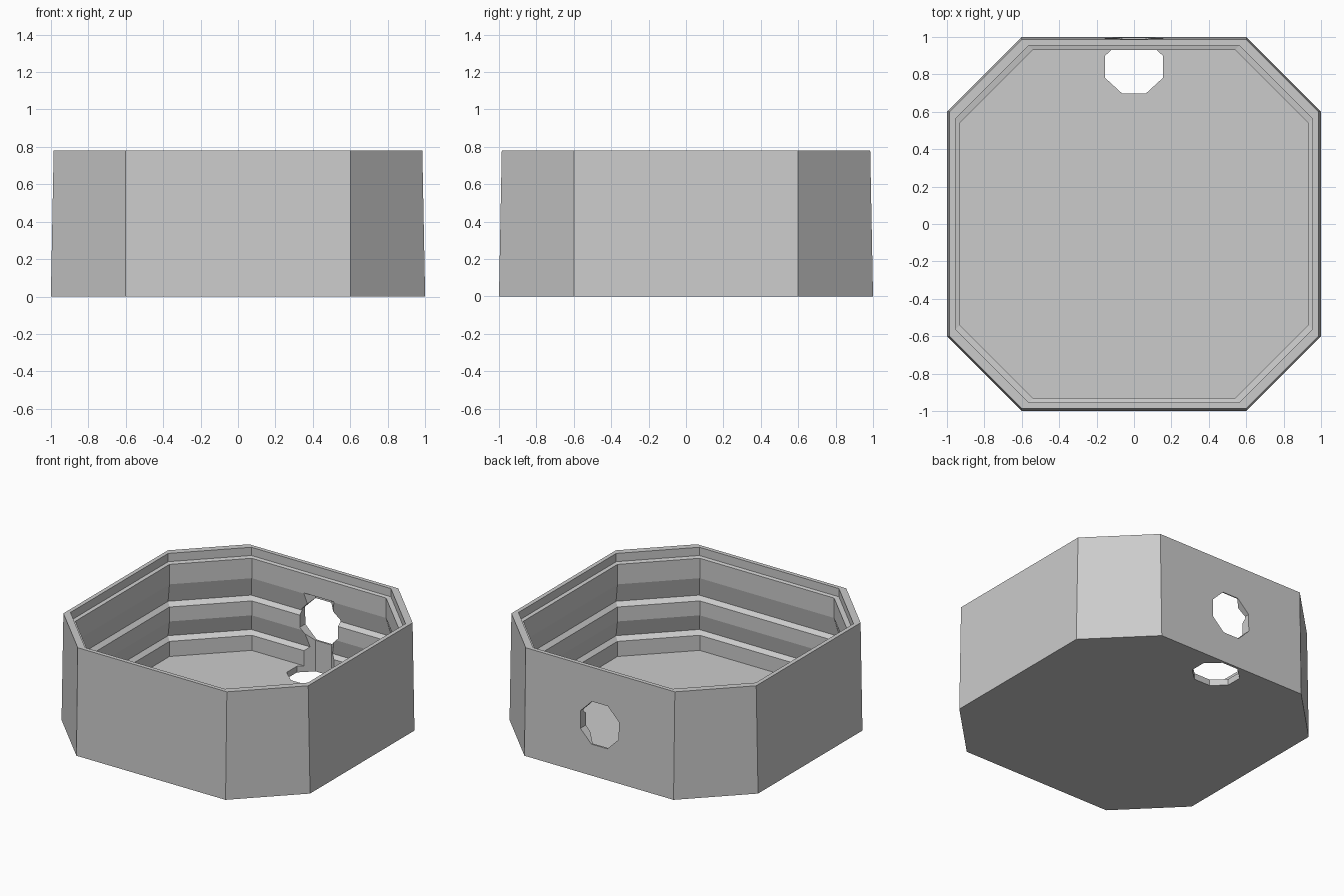
import bpy, bmesh, math

if "Cube" in bpy.data.objects:
    bpy.data.objects.remove(bpy.data.objects["Cube"])

grey = bpy.data.materials.new("plain_grey")
grey.diffuse_color = (0.6, 0.6, 0.6, 1)
grey.use_nodes = True
grey.node_tree.nodes["Principled BSDF"].inputs["Base Color"].default_value = grey.diffuse_color


def make_object(name, bm):
    bmesh.ops.recalc_face_normals(bm, faces=bm.faces)
    mesh = bpy.data.meshes.new(name)
    bm.to_mesh(mesh)
    bm.free()
    mesh.materials.append(grey)
    obj = bpy.data.objects.new(name, mesh)
    bpy.context.collection.objects.link(obj)
    return obj


def octagon(r, c):
    """Square of half-width r with corners chamfered at c."""
    return [(c, -r), (r, -c), (r, c), (c, r), (-c, r), (-r, c), (-r, -c), (-c, -r)]


def loft(name, rings):
    bm = bmesh.new()
    loops = [[bm.verts.new(p) for p in ring] for ring in rings]
    for a, b in zip(loops, loops[1:]):
        for i in range(8):
            j = (i + 1) % 8
            bm.faces.new((a[i], a[j], b[j], b[i]))
    bm.faces.new(loops[0])
    bm.faces.new(loops[-1])
    return make_object(name, bm)


# Tray: tapered outside, stepped rim, two undercut grooves, floor
profile = [(1.0, 0), (0.985, 0.78), (0.955, 0.78), (0.955, 0.72), (0.93, 0.715),
           (0.93, 0.57), (0.958, 0.43), (0.93, 0.405), (0.93, 0.30),
           (0.958, 0.18), (0.93, 0.155), (0.93, 0.045)]
rings = []
for n, (r, z) in enumerate(profile):
    corner = 0.6 if n < 2 else 0.6 - 0.85 * (1 - r)
    rings.append([(x, y, z) for x, y in octagon(r, corner)])
tray = loft("octagonal_tray", rings)

# Drain channel through the floor and up the inside of the back wall
a, c = 0.155, 0.064
drain = loft("drain_cutter", [[(x, 0.84 + y * 0.142 / a, z) for x, y in octagon(a, c)]
                              for z in (-0.1, 0.575)])
# Port through the back wall
port = loft("port_cutter", [[(x, y, 0.38 + z) for x, z in octagon(a - 0.001, c)]
                            for y in (0.8, 1.1)])

bpy.context.view_layer.objects.active = tray
for cutter in (drain, port):
    cutter.hide_render = True
    cut = tray.modifiers.new(cutter.name, 'BOOLEAN')
    cut.operation = 'DIFFERENCE'
    cut.solver = 'EXACT'
    cut.object = cutter
    bpy.ops.object.modifier_apply(modifier=cut.name)
    bpy.data.objects.remove(cutter)
